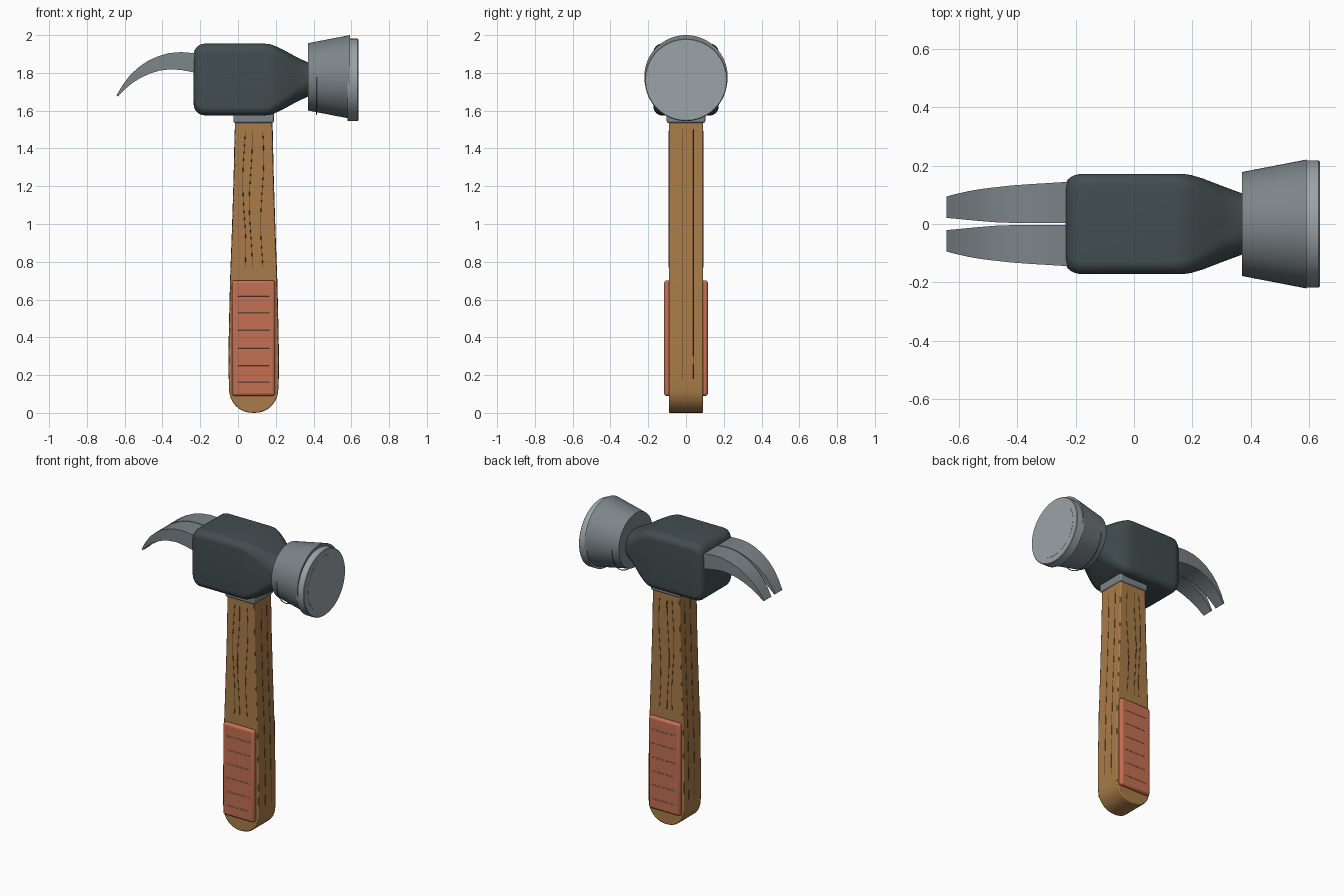
import bpy, bmesh, math
from mathutils import Matrix

if "Cube" in bpy.data.objects:
    bpy.data.objects.remove(bpy.data.objects["Cube"])

CX, HZ = 0.083, 1.765   # handle axis x, head axis z


def material(name, rgb):
    m = bpy.data.materials.new(name)
    m.diffuse_color = (*rgb, 1)
    m.use_nodes = True
    m.node_tree.nodes["Principled BSDF"].inputs["Base Color"].default_value = m.diffuse_color
    return m


WOOD = material("wood", (0.40, 0.20, 0.065))
GRAIN = material("grain", (0.10, 0.05, 0.02))
RUBBER = material("rubber", (0.55, 0.16, 0.085))
GROOVE = material("groove", (0.42, 0.25, 0.16))
IRON = material("iron", (0.055, 0.075, 0.08))
STEEL = material("steel", (0.20, 0.235, 0.25))
BRIGHT = material("bright_steel", (0.33, 0.37, 0.39))


def finish(name, bm, mat, bevel=0, segments=3, angle=35):
    bmesh.ops.recalc_face_normals(bm, faces=bm.faces)
    me = bpy.data.meshes.new(name)
    bm.to_mesh(me)
    bm.free()
    ob = bpy.data.objects.new(name, me)
    bpy.context.collection.objects.link(ob)
    me.materials.append(mat)
    bpy.ops.object.select_all(action='DESELECT')
    bpy.context.view_layer.objects.active = ob
    ob.select_set(True)
    bpy.ops.object.shade_smooth_by_angle(angle=math.radians(angle))
    if bevel:
        b = ob.modifiers.new("bevel", 'BEVEL')
        b.width, b.segments, b.limit_method = bevel, segments, 'ANGLE'
        b.angle_limit = math.radians(40)
    return ob


def loft(name, rings, mat, **kw):
    bm = bmesh.new()
    rows = [[bm.verts.new(p) for p in r] for r in rings]
    n = len(rows[0])
    for a, b in zip(rows, rows[1:]):
        for i in range(n):
            bm.faces.new((a[i], a[(i + 1) % n], b[(i + 1) % n], b[i]))
    bm.faces.new(rows[0])
    bm.faces.new(rows[-1])
    return finish(name, bm, mat, **kw)


def box(name, lo, hi, mat, **kw):
    bm = bmesh.new()
    size = [b - a for a, b in zip(lo, hi)]
    mid = [(a + b) / 2 for a, b in zip(lo, hi)]
    bmesh.ops.create_cube(bm, size=1, matrix=Matrix.Translation(mid) @ Matrix.Diagonal((*size, 1)))
    return finish(name, bm, mat, **kw)


def lathe(name, profile, z, mat, n=64, **kw):
    rings = [[(x, r * math.cos(2 * math.pi * i / n), z + r * math.sin(2 * math.pi * i / n))
              for i in range(n)] for x, r in profile]
    return loft(name, rings, mat, **kw)


def wire(name, points, radius, mat):
    cu = bpy.data.curves.new(name, 'CURVE')
    cu.dimensions, cu.bevel_depth, cu.bevel_resolution = '3D', radius, 1
    sp = cu.splines.new('POLY')
    sp.points.add(len(points) - 1)
    for p, co in zip(sp.points, points):
        p.co = (*co, 1)
    ob = bpy.data.objects.new(name, cu)
    bpy.context.collection.objects.link(ob)
    cu.materials.append(mat)


# Wooden handle: flat profile with a rounded butt, extruded in y
sides = [(0.098, 1.60), (0.099, 1.53), (0.105, 1.25), (0.114, 0.97), (0.124, 0.70),
         (0.130, 0.45), (0.133, 0.28), (0.131, 0.14)]
butt = [(0.131 * math.cos(a) ** 0.9, 0.13 - 0.13 * math.sin(a))
        for a in [math.pi / 2 * i / 10 for i in range(1, 10)]]
half = sides + butt
outline = [(CX + w, z) for w, z in half] + [(CX, 0)] + [(CX - w, z) for w, z in reversed(half)]
loft("handle", [[(x, y, z) for x, z in outline] for y in (-0.091, 0.091)], WOOD, bevel=0.006, segments=2)


def half_width(z):
    for (w0, z0), (w1, z1) in zip(sides, sides[1:]):
        if z1 <= z <= z0:
            return w1 + (w0 - w1) * (z - z1) / (z0 - z1)


# Wood grain on all four sides of the handle
for s in (-1, 1):
    for k, dx in enumerate((-0.05, -0.015, 0.045)):
        pts = [(CX + dx + 0.008 * math.sin(z * 9 + k), s * 0.0905, z)
               for z in [0.77 + 0.038 * i for i in range(20)]]
        wire("grain_face", pts, 0.002, GRAIN)
    for y in (-0.02, 0.04):
        pts = [(CX + s * (half_width(z) - 0.0005), y, z) for z in [0.18 + 0.066 * i for i in range(21)]]
        wire("grain_edge", pts, 0.002, GRAIN)

# Grip pads with shallow ribs, front and back
for s in (-1, 1):
    ys = sorted((s * 0.08, s * 0.116))
    box("grip_pad", (-0.033, ys[0], 0.09), (0.196, ys[1], 0.702), RUBBER, bevel=0.014)
    for i in range(6):
        z = 0.16 + 0.092 * i
        wire("grip_rib", [(0, s * 0.1145, z), (0.168, s * 0.1145, z)], 0.003, GROOVE)

# Collar under the head
box("collar", (-0.025, -0.102, 1.535), (0.19, 0.102, 1.60), STEEL, bevel=0.01)


# Head: rounded-rectangle sections lofted along x into a round neck
def section(x, hy, hz, r):
    pts = []
    for q, (sy, sz) in enumerate(((1, 1), (-1, 1), (-1, -1), (1, -1))):
        for i in range(9):
            a = math.pi / 2 * (q + i / 8)
            pts.append((x, sy * (hy - r) + r * math.cos(a), HZ + sz * (hz - r) + r * math.sin(a)))
    return pts


rings = []
for i in range(7):
    a = math.pi / 2 * i / 6
    rings.append(section(-0.235 + 0.06 * (1 - math.cos(a)), 0.132 + 0.04 * math.sin(a),
                         0.13 + 0.06 * math.sin(a), 0.045))
rings += [section(*v) for v in (
    (0.135, 0.172, 0.190, 0.045), (0.165, 0.172, 0.188, 0.048), (0.195, 0.168, 0.178, 0.053),
    (0.235, 0.156, 0.160, 0.062), (0.30, 0.131, 0.124, 0.078), (0.37, 0.105, 0.090, 0.088),
    (0.40, 0.100, 0.085, 0.084))]
loft("head", rings, IRON, angle=50)

# Striking face: flared bell, thin wire ring, rim and inset disc
lathe("bell", [(0.37, 0.178), (0.592, 0.221)], 1.779, STEEL)
lathe("rim", [(0.58, 0.218), (0.633, 0.218), (0.637, 0.214)], 1.763, BRIGHT)
lathe("strike_disc", [(0.60, 0.178), (0.638, 0.178)], HZ, BRIGHT)
wire("bell_ring", [(0.415, 0.186 * math.cos(2 * math.pi * i / 48), HZ + 0.186 * math.sin(2 * math.pi * i / 48))
                   for i in range(49)], 0.003, STEEL)

# Claw: stations of upper (x, z), lower (x, z), outer y, inner y
stations = [(-0.17, 1.893, -0.17, 1.785, 0.147, 0.003), (-0.235, 1.905, -0.235, 1.803, 0.144, 0.003),
            (-0.30, 1.910, -0.30, 1.815, 0.140, 0.003), (-0.365, 1.905, -0.36, 1.819, 0.136, 0.003),
            (-0.42, 1.889, -0.415, 1.812, 0.132, 0.004), (-0.475, 1.865, -0.465, 1.797, 0.126, 0.006),
            (-0.525, 1.831, -0.515, 1.774, 0.120, 0.010), (-0.57, 1.790, -0.56, 1.746, 0.112, 0.014),
            (-0.61, 1.737, -0.60, 1.712, 0.103, 0.018), (-0.643, 1.682, -0.635, 1.675, 0.094, 0.021)]
for s in (-1, 1):
    loft("claw", [[(xu, s * o, zu), (xu, s * i, zu), (xl, s * i, zl), (xl, s * o, zl)]
                  for xu, zu, xl, zl, o, i in stations], STEEL)
